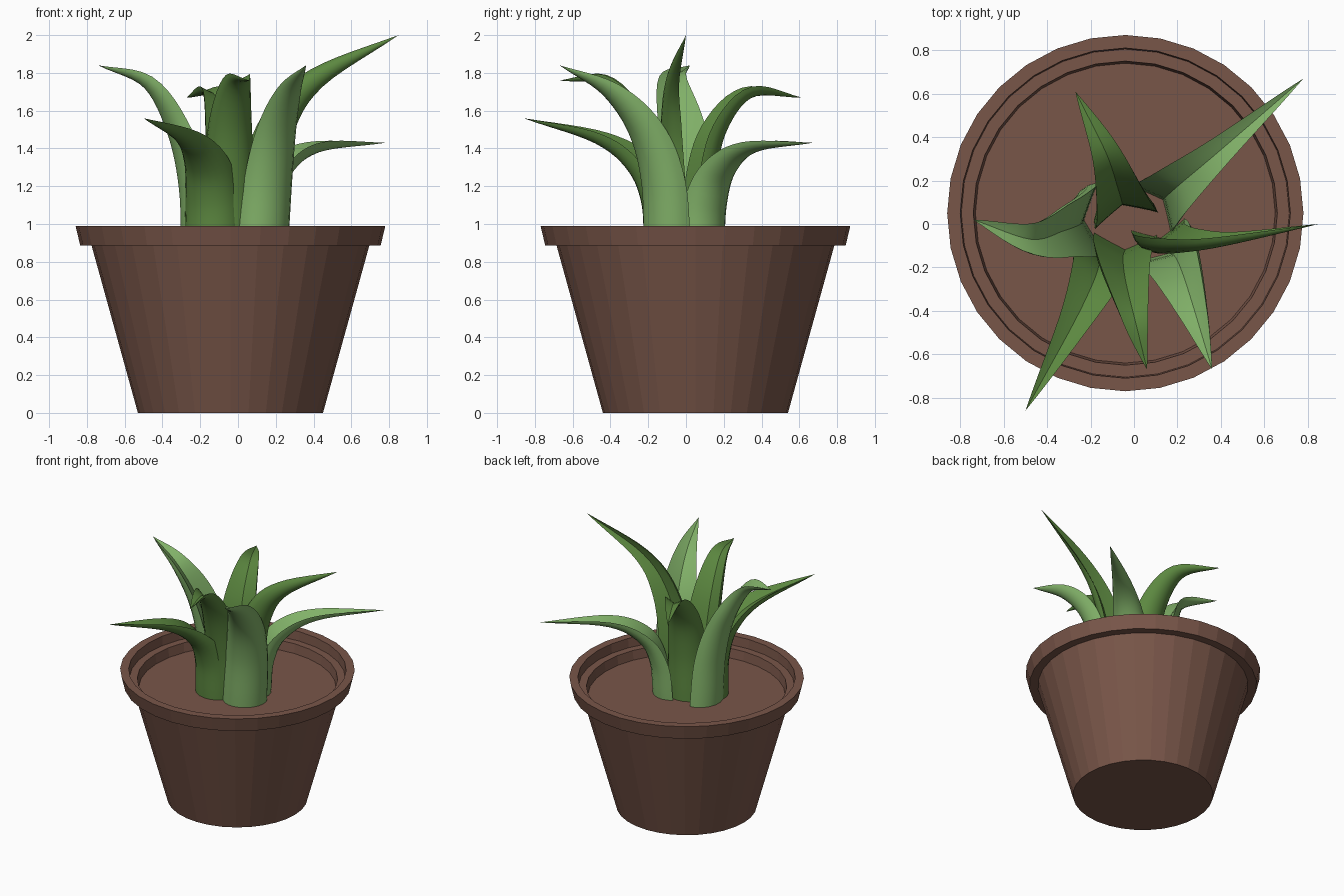
import bpy, bmesh, math
from mathutils import Vector

if "Cube" in bpy.data.objects:
    bpy.data.objects.remove(bpy.data.objects["Cube"])


def srgb(r, g, b):
    f = lambda c: c / 12.92 if c <= 0.04045 else ((c + 0.055) / 1.055) ** 2.4
    return tuple(f(v / 255) for v in (r, g, b)) + (1.0,)


def material(name, rgb):
    m = bpy.data.materials.new(name)
    m.diffuse_color = srgb(*rgb)
    m.use_nodes = True
    m.node_tree.nodes["Principled BSDF"].inputs["Base Color"].default_value = m.diffuse_color
    return m


BROWN = material("terracotta brown", (121, 86, 73))
LIGHT = material("light green", (130, 178, 105))
MID = material("mid green", (92, 136, 64))


def add_object(name, bm, mat):
    bmesh.ops.recalc_face_normals(bm, faces=bm.faces)
    me = bpy.data.meshes.new(name)
    bm.to_mesh(me)
    bm.free()
    me.materials.append(mat)
    ob = bpy.data.objects.new(name, me)
    bpy.context.collection.objects.link(ob)
    return ob


def bridge(bm, a, b):
    n = len(a)
    for i in range(n):
        bm.faces.new((a[i], a[(i + 1) % n], b[(i + 1) % n], b[i]))


# Pot with rim, inner ledge and soil: one faceted lathe of (radius, height)
def build_pot(cx, cy, profile, sides=32):
    bm = bmesh.new()
    rings = []
    for r, z in profile:
        rings.append([bm.verts.new((cx + r * math.cos(2 * math.pi * i / sides),
                                    cy + r * math.sin(2 * math.pi * i / sides), z))
                      for i in range(sides)])
    for a, b in zip(rings, rings[1:]):
        bridge(bm, a, b)
    bm.faces.new(rings[0])
    bm.faces.new(rings[-1])
    add_object("pot", bm, BROWN)


build_pot(-0.04, 0.05, [(0.49, 0), (0.735, 0.885), (0.795, 0.885), (0.82, 0.99),
                        (0.76, 0.99), (0.755, 0.92), (0.70, 0.92), (0.69, 0.85)])


def spline(points, t):
    p = [Vector(q) for q in points]
    p = [2 * p[0] - p[1]] + p + [2 * p[-1] - p[-2]]
    f = t * (len(points) - 1)
    i = min(int(f), len(points) - 2)
    u = f - i
    a, b, c, d = p[i:i + 4]
    return 0.5 * (2 * b + (c - a) * u + (2 * a - 5 * b + 4 * c - d) * u ** 2
                  + (3 * b - a - 3 * c + d) * u ** 3)


# Thick channelled leaf: crescent section swept along a path, tapering to a point
def build_leaf(name, mat, facing, half_width, path, rows=24):
    phi = math.radians(facing)
    side0 = Vector((-math.sin(phi), math.cos(phi), 0))
    section = []
    for k in range(11):                      # rounded outer side
        u = -1 + k / 5
        section.append((math.sin(u * math.pi / 2), -0.38 + 0.92 * math.cos(u * math.pi / 2)))
    for k in range(1, 8):                    # creased inner channel
        u = 1 - k / 4
        section.append((u * 0.98, -0.38 + 0.5 * (1 - abs(u)) ** 0.9))
    bm = bmesh.new()
    rings = []
    for j in range(rows):
        t = j / rows
        c = spline(path, t)
        tan = (spline(path, min(t + 0.01, 1)) - spline(path, max(t - 0.01, 0))).normalized()
        side = (side0 - side0.dot(tan) * tan).normalized()
        out = side.cross(tan)
        w = half_width * (1 - t ** 2.1)
        rings.append([bm.verts.new(c + side * w * x + out * w * y) for x, y in section])
    for a, b in zip(rings, rings[1:]):
        bridge(bm, a, b)
    bm.faces.new(rings[0])
    tip = bm.verts.new(path[-1])
    last = rings[-1]
    for i in range(len(last)):
        bm.faces.new((last[i], last[(i + 1) % len(last)], tip))
    for f in bm.faces:
        f.smooth = True
    ob = add_object(name, bm, mat)
    ob.data.set_sharp_from_angle(angle=math.radians(40))


build_leaf("leaf_left", LIGHT, 186, 0.165,
           [(-0.21, 0.02, 0.84), (-0.23, 0.0, 1.2), (-0.31, -0.03, 1.5),
            (-0.47, -0.07, 1.75), (-0.74, 0.02, 1.84)])
build_leaf("leaf_front_left", MID, -112, 0.16,
           [(-0.15, -0.13, 0.84), (-0.15, -0.15, 1.12), (-0.18, -0.25, 1.32),
            (-0.28, -0.46, 1.46), (-0.5, -0.86, 1.56)])
build_leaf("leaf_front", MID, -92, 0.145,
           [(-0.04, -0.1, 0.84), (-0.05, -0.14, 1.2), (-0.04, -0.24, 1.54),
            (0.0, -0.42, 1.76), (0.06, -0.67, 1.76)])
build_leaf("leaf_front_right", LIGHT, -50, 0.155,
           [(0.15, -0.12, 0.84), (0.18, -0.14, 1.22), (0.22, -0.23, 1.5),
            (0.28, -0.41, 1.71), (0.36, -0.67, 1.84)])
build_leaf("leaf_right", MID, -78, 0.125,
           [(0.12, -0.05, 0.84), (0.13, -0.07, 1.2), (0.22, -0.08, 1.53),
            (0.42, -0.07, 1.77), (0.85, 0.0, 2.0)])
build_leaf("leaf_back_right", LIGHT, 40, 0.14,
           [(0.12, 0.1, 0.84), (0.14, 0.12, 1.1), (0.22, 0.19, 1.29),
            (0.41, 0.35, 1.41), (0.78, 0.67, 1.43)])
build_leaf("leaf_back", MID, 105, 0.15,
           [(-0.05, 0.07, 0.84), (-0.05, 0.08, 1.2), (-0.07, 0.15, 1.5),
            (-0.13, 0.33, 1.70), (-0.27, 0.61, 1.67)])
